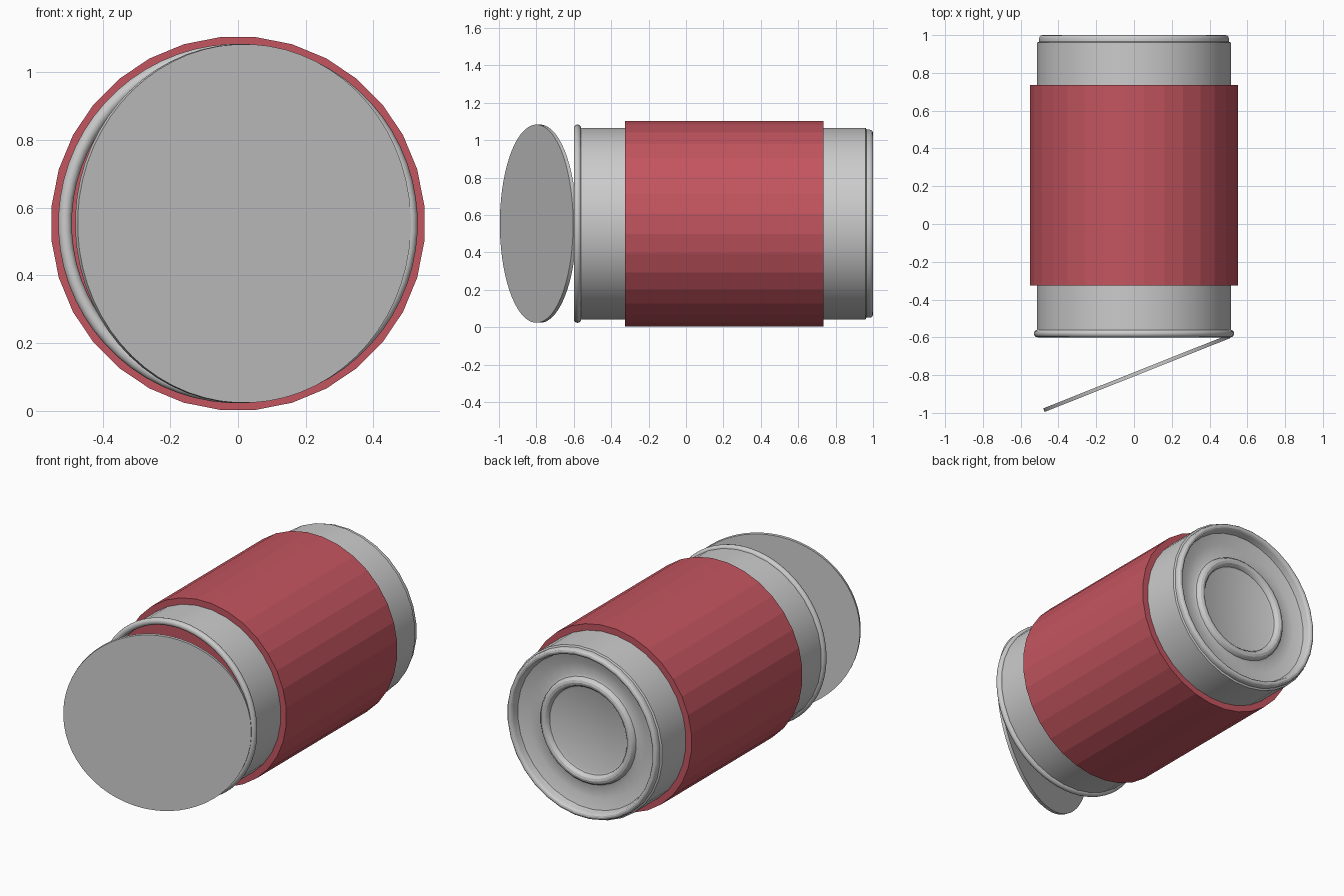
import bpy, math
from mathutils import Vector, Matrix

if "Cube" in bpy.data.objects:
    bpy.data.objects.remove(bpy.data.objects["Cube"])

SIDES = 32
CZ = 0.553           # height of the can's axis


def lathe(name, profile, sides=SIDES, closed=False, mat=None, smooth=None):
    """Revolve (radius, y) points around the can's axis; radius 0 makes a pole."""
    verts, rings, faces = [], [], []
    for r, y in profile:
        n = 1 if r == 0 else sides
        rings.append([len(verts) + i for i in range(n)])
        for i in range(n):
            a = 2 * math.pi * (i + 0.5) / sides
            verts.append((r * math.sin(a), y, r * math.cos(a)))
    pairs = list(zip(rings, rings[1:] + rings[:1]))
    for p, q in pairs if closed else pairs[:-1]:
        for i in range(sides):
            j = (i + 1) % sides
            ids = [p[i % len(p)], p[j % len(p)], q[j % len(q)], q[i % len(q)]]
            faces.append(list(dict.fromkeys(ids)))
    me = bpy.data.meshes.new(name)
    me.from_pydata(verts, [], faces)
    ob = bpy.data.objects.new(name, me)
    bpy.context.collection.objects.link(ob)
    ob.location.z = CZ
    if mat:
        me.materials.append(mat)
    bpy.ops.object.select_all(action='DESELECT')
    ob.select_set(True)
    bpy.context.view_layer.objects.active = ob
    bpy.ops.object.mode_set(mode='EDIT')
    bpy.ops.mesh.select_all(action='SELECT')
    bpy.ops.mesh.normals_make_consistent(inside=False)
    bpy.ops.object.mode_set(mode='OBJECT')
    if smooth:
        bpy.ops.object.shade_smooth_by_angle(angle=math.radians(smooth))
    return ob


def arc(r, y, rad, a0, a1, n=6):
    """Profile arc centred on (r, y); angle 0 points outward, 90 to the back."""
    angles = [math.radians(a0 + (a1 - a0) * k / n) for k in range(n + 1)]
    return [(r + rad * math.cos(a), y + rad * math.sin(a)) for a in angles]


red = bpy.data.materials.new("label_red")
red.diffuse_color = (0.55, 0.09, 0.115, 1)
red.use_nodes = True
red.node_tree.nodes["Principled BSDF"].inputs["Base Color"].default_value = red.diffuse_color

# Can wall: thin shell, open at the front, with a closed ribbed base at the back
outer = [(0.515, -0.58), (0.515, 0.96), (0.505, 0.965)]
base = (arc(0.487, 0.982, 0.018, 0, 180)          # standing rim
        + [(0.462, 0.95)]
        + arc(0.43, 0.945, 0.02, 150, 30)[::1]    # outer step
        + [(0.40, 0.93), (0.33, 0.925)]
        + arc(0.29, 0.93, 0.028, 0, 180)          # raised bead
        + [(0.25, 0.925), (0, 0.925)])
base = [p for p in base if not 0.41 < p[0] < 0.455]
inner = [(0, 0.90), (0.495, 0.90), (0.495, -0.58)]
lathe("can_body", outer + base + inner, smooth=30)

# Rolled rim around the mouth
lathe("mouth_rim", arc(0.511, -0.58, 0.02, 0, 330, 11), sides=64, closed=True, smooth=60)

# Red paper label wrapped around the can
lathe("label", [(0.553, -0.325), (0.553, 0.735), (0.513, 0.735), (0.513, -0.325)],
      closed=True, mat=red)

# Contents just inside the mouth
lathe("contents", [(0, -0.50), (0.496, -0.50)], mat=red)

# Lid swung open on its right-hand edge
lid = lathe("lid", [(0, -0.01), (0.53, -0.01), (0.53, 0.01), (0, 0.01)], sides=64, smooth=30)
lid.rotation_euler.z = math.atan2(0.39, 0.98)
lid.location = (0.015, -0.79, CZ)
